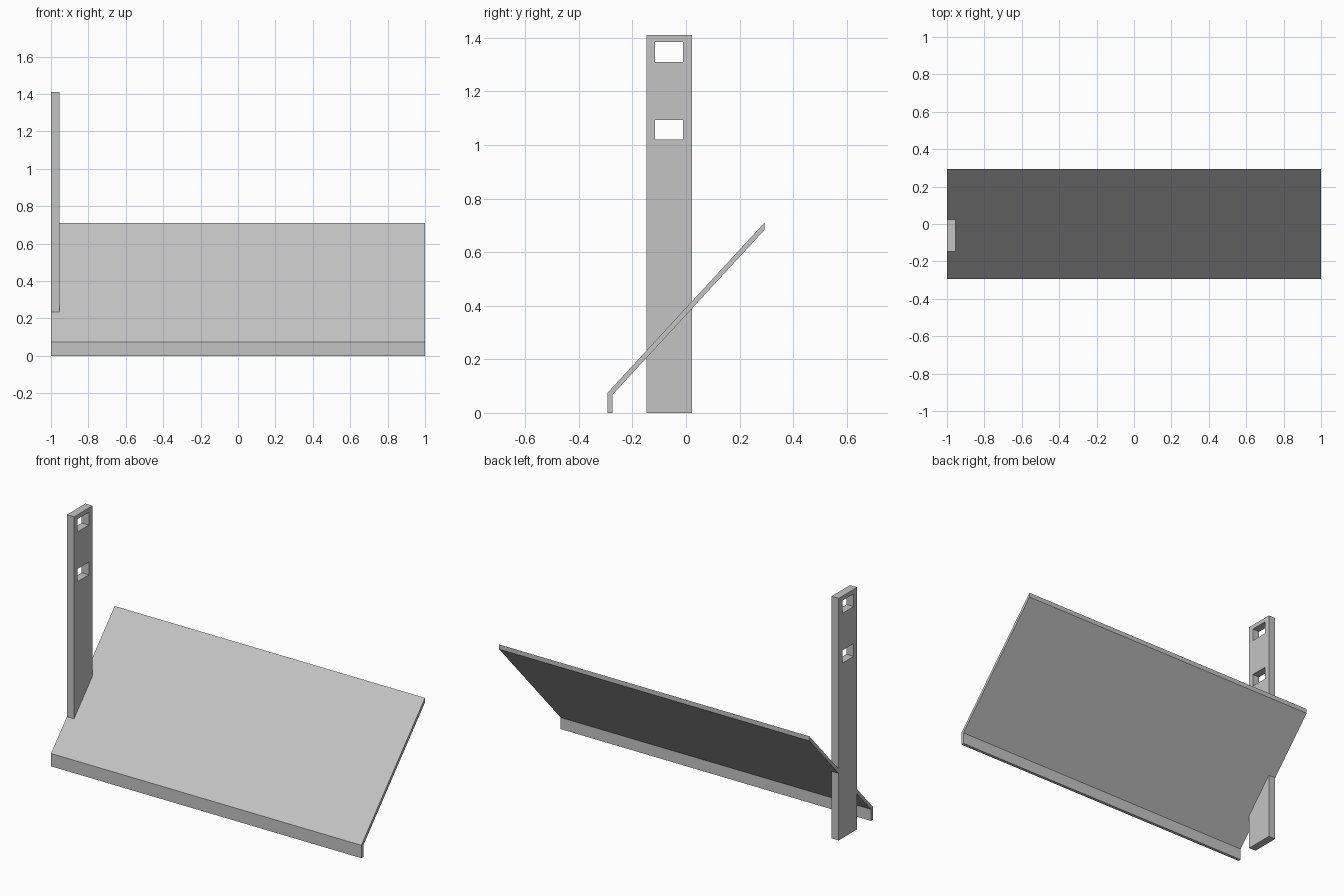
import bpy
import bmesh
from mathutils import Vector

default_cube = bpy.data.objects.get("Cube")
if default_cube:
    bpy.data.objects.remove(default_cube, do_unlink=True)

# Single painted metal colour
GREY = (0.55, 0.55, 0.55, 1.0)
metal = bpy.data.materials.new("grey metal")
metal.use_nodes = True
metal.diffuse_color = GREY
metal.node_tree.nodes["Principled BSDF"].inputs["Base Color"].default_value = GREY


def extrude_profile(name, profile, x_min, x_max):
    """Extrude a closed (y, z) outline along x."""
    bm = bmesh.new()
    face = bm.faces.new([bm.verts.new((x_min, y, z)) for y, z in profile])
    result = bmesh.ops.extrude_face_region(bm, geom=[face])
    moved = [v for v in result["geom"] if isinstance(v, bmesh.types.BMVert)]
    bmesh.ops.translate(bm, verts=moved, vec=Vector((x_max - x_min, 0, 0)))
    bmesh.ops.recalc_face_normals(bm, faces=bm.faces)
    mesh = bpy.data.meshes.new(name)
    bm.to_mesh(mesh)
    bm.free()
    mesh.materials.append(metal)
    obj = bpy.data.objects.new(name, mesh)
    bpy.context.collection.objects.link(obj)
    return obj


def rectangle(y_min, y_max, z_min, z_max):
    return [(y_min, z_min), (y_max, z_min), (y_max, z_max), (y_min, z_max)]


# Sloping sheet with a folded front lip
extrude_profile("sloped_panel", [
    (-0.293, 0), (-0.293, 0.075), (0.293, 0.71),
    (0.293, 0.683), (-0.275, 0.067), (-0.275, 0)], -1, 1)

# Upright flat post at the right end
post = extrude_profile("upright_post", rectangle(-0.147, 0.023, 0, 1.41), -1, -0.954)

# Two rectangular slots through the post
for z_min in (1.02, 1.31):
    cutter = extrude_profile("slot_cutter",
                             rectangle(-0.115, -0.011, z_min, z_min + 0.074), -1.1, -0.85)
    cutter.hide_render = True
    bpy.context.view_layer.objects.active = post
    slot = post.modifiers.new("slot", 'BOOLEAN')
    slot.operation = 'DIFFERENCE'
    slot.solver = 'EXACT'
    slot.object = cutter
    bpy.ops.object.modifier_apply(modifier=slot.name)
    bpy.data.objects.remove(cutter, do_unlink=True)
